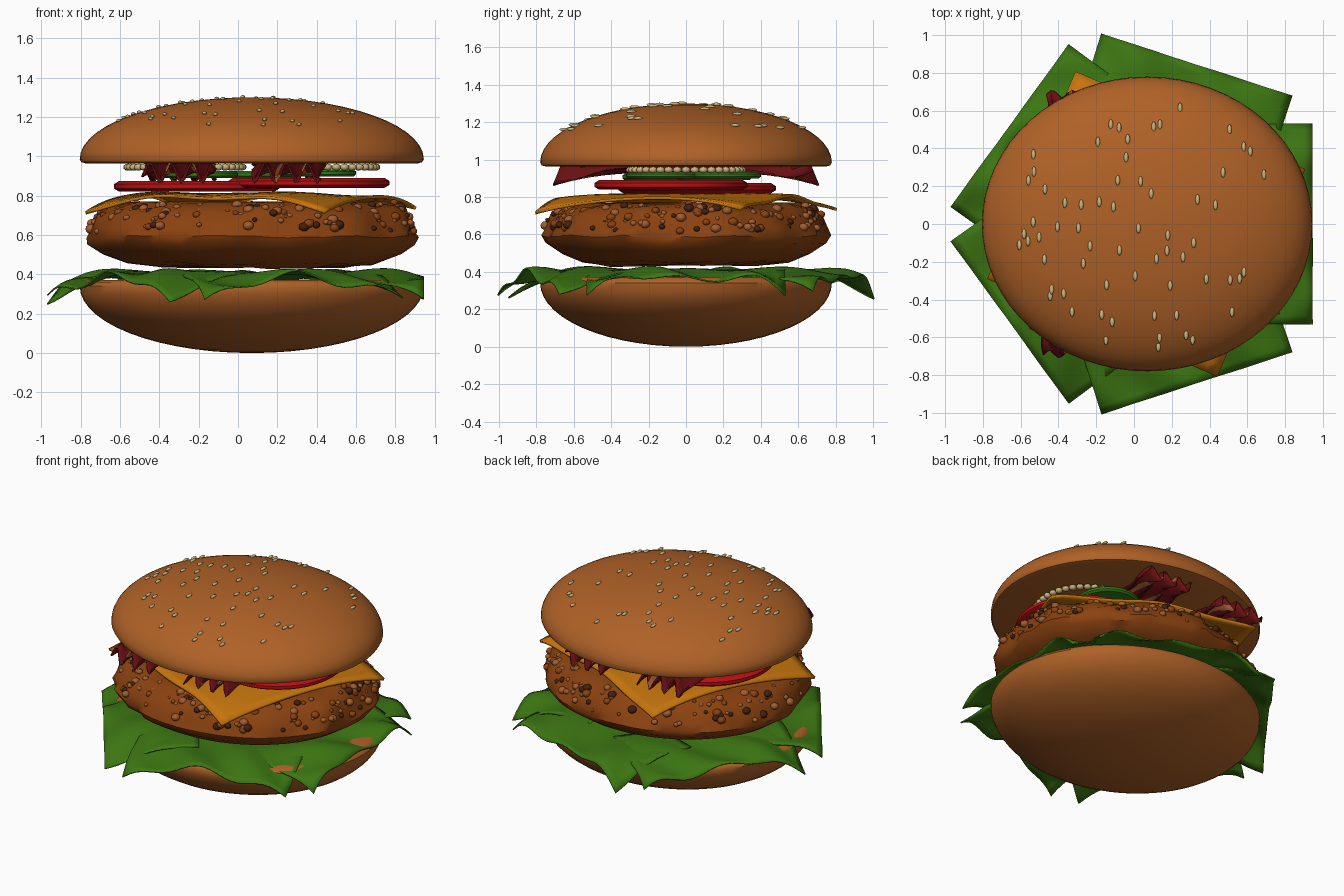
import bpy, bmesh, math, random
from mathutils import Matrix, Vector, noise

random.seed(7)
if "Cube" in bpy.data.objects:
    bpy.data.objects.remove(bpy.data.objects["Cube"])

CX, RX, RY = 0.07, 0.875, 0.78      # shared oval footprint


def material(name, r, g, b):
    m = bpy.data.materials.new(name)
    m.use_nodes = True
    m.diffuse_color = (r, g, b, 1)
    bsdf = m.node_tree.nodes["Principled BSDF"]
    bsdf.inputs["Base Color"].default_value = (r, g, b, 1)
    bsdf.inputs["Roughness"].default_value = 0.7
    return m


BUN = material("toasted bun", 0.43, 0.12, 0.02)
SEED = material("cream seed", 0.60, 0.46, 0.20)
LEAF = material("lettuce green", 0.045, 0.18, 0.006)
MEAT = material("patty brown", 0.26, 0.055, 0.005)
DARK = material("dark crumb", 0.06, 0.015, 0.005)
LIGHT = material("light crumb", 0.36, 0.11, 0.03)
CHEESE = material("cheese orange", 0.57, 0.18, 0.004)
TOMATO = material("tomato red", 0.50, 0.005, 0.006)
PICKLE = material("pickle green", 0.035, 0.20, 0.01)
BACON = material("bacon red", 0.14, 0.005, 0.006)


def finish(name, bm, mats, angle=40, thickness=0):
    bmesh.ops.recalc_face_normals(bm, faces=bm.faces)
    mesh = bpy.data.meshes.new(name)
    bm.to_mesh(mesh)
    bm.free()
    for m in mats:
        mesh.materials.append(m)
    ob = bpy.data.objects.new(name, mesh)
    bpy.context.collection.objects.link(ob)
    if thickness:
        mod = ob.modifiers.new("thickness", 'SOLIDIFY')
        mod.thickness, mod.offset = thickness, 0
    bpy.ops.object.select_all(action='DESELECT')
    ob.select_set(True)
    bpy.context.view_layer.objects.active = ob
    bpy.ops.object.shade_smooth_by_angle(angle=math.radians(angle))
    return ob


def lathe(name, profile, mat, center=(CX, 0), size=(RX, RY), segs=64, warp=None):
    """Spin (radius, z) points about an oval; first and last sit on the axis."""
    bm = bmesh.new()
    rings = []
    for r, z in profile[1:-1]:
        ring = []
        for i in range(segs):
            a = math.tau * i / segs
            p = Vector((center[0] + size[0] * r * math.cos(a),
                        center[1] + size[1] * r * math.sin(a), z))
            ring.append(bm.verts.new(warp(p) if warp else p))
        rings.append(ring)
    for lo, hi in zip(rings, rings[1:]):
        for i in range(segs):
            j = (i + 1) % segs
            bm.faces.new((lo[i], lo[j], hi[j], hi[i]))
    for ring, end in ((rings[0], profile[0]), (rings[-1], profile[-1])):
        tip = bm.verts.new((*center, end[1]))
        for i in range(segs):
            bm.faces.new((ring[i], ring[(i + 1) % segs], tip))
    return finish(name, bm, [mat])


def sheet(name, nu, nv, shape, mats, thickness, angle=40, pick=None):
    """Grid over u, v in -1..1, placed by shape(u, v)."""
    bm = bmesh.new()
    g = [[bm.verts.new(shape(2 * i / nu - 1, 2 * j / nv - 1)) for j in range(nv + 1)]
         for i in range(nu + 1)]
    for i in range(nu):
        for j in range(nv):
            f = bm.faces.new((g[i][j], g[i + 1][j], g[i + 1][j + 1], g[i][j + 1]))
            f.material_index = pick(i) if pick else 0
    return finish(name, bm, mats, angle, thickness)


def pebbles(name, items, mats, detail=2):
    """Many small ellipsoids: (position, scale, material index)."""
    bm = bmesh.new()
    for pos, scale, index in items:
        done = len(bm.faces)
        bmesh.ops.create_icosphere(bm, subdivisions=detail, radius=1,
                                   matrix=Matrix.Translation(pos) @ Matrix.Diagonal((*scale, 1)))
        bm.faces.ensure_lookup_table()
        for f in bm.faces[done:]:
            f.material_index = index
    return finish(name, bm, mats, 80)


# Buns: half ellipsoids with a rounded rim
arc = [math.pi / 2 * i / 14 for i in range(15)]
lathe("bottom_bun", [(math.sin(a), 0.34 - 0.34 * math.cos(a)) for a in arc]
      + [(0.985, 0.36), (0.95, 0.372), (0, 0.375)], BUN)
lathe("top_bun", [(0, 0.965), (0.96, 0.963), (0.99, 0.97)]
      + [(math.cos(a), 0.985 + 0.315 * math.sin(a)) for a in arc], BUN)

# Sesame seeds scattered over the dome
seeds = []
while len(seeds) < 64:
    x, y = random.uniform(-0.78, 0.78), random.uniform(-0.88, 0.88)
    q = x * x + y * y
    if q < 0.72:
        z = 0.985 + 0.315 * math.sqrt(1 - q) + 0.003
        seeds.append(((CX + RX * x, RY * y, z), (0.012, 0.028, 0.009), 0))
pebbles("sesame_seeds", seeds, [SEED])


# Lettuce: five wavy leaves around a pentagon
def leaf(k):
    turn = Matrix.Rotation(math.tau * k / 5, 3, 'Z')

    def shape(u, v):
        s = (u + 1) / 2
        d, t = 0.3 + 0.586 * s, 0.53 * v
        wave = (math.sin(9 * t + 5 * d + k) + math.sin(15 * t - 12 * d)) * 0.5
        z = 0.408 + 0.042 * s * wave - 0.10 * s * s * abs(v) ** 3 - 0.03 * s ** 4
        return turn @ Vector((d, t, z)) + Vector((0.059, 0, 0))
    return shape


for k in range(5):
    sheet("lettuce_leaf_%d" % (k + 1), 14, 24, leaf(k), [LEAF], 0.008)


# Patty: lumpy disc with crumbs around its upper side
def lumpy(p):
    out = Vector((p.x - CX, p.y, 0))
    n = noise.noise(p * 6) * 0.05 + noise.noise(p * 15) * 0.025
    return p + out * n + Vector((0, 0, n * 0.3))


lathe("patty", [(0, 0.435), (0.55, 0.435), (0.72, 0.455), (0.86, 0.50), (0.95, 0.55), (0.975, 0.59),
                (0.955, 0.64), (0.91, 0.70), (0.85, 0.74), (0.75, 0.765), (0, 0.77)],
      MEAT, segs=56, warp=lumpy)
crumbs = []
for i in range(210):
    a, h = random.uniform(0, math.tau), random.random() ** 0.6
    r = 0.965 - 0.17 * h ** 2
    p = lumpy(Vector((CX + RX * r * math.cos(a), RY * r * math.sin(a), 0.61 + 0.145 * h)))
    size = random.uniform(0.012, 0.03)
    crumbs.append((p, (size, size, size * 0.85), random.choice((0, 1, 1, 2))))
pebbles("patty_crumbs", crumbs, [DARK, LIGHT, MEAT])


# Cheese: drooping square slice
def slice_shape(u, v):
    p = Matrix.Rotation(math.radians(-23), 3, 'Z') @ Vector((0.66 * u, 0.595 * v, 0))
    sag = 0.06 * (u * v) ** 2 + 0.012 * (u ** 4 + v ** 4)
    ripple = 0.012 * math.sin(6 * u + 2 * v) * max(abs(u), abs(v))
    return p + Vector((0.065, 0, 0.808 - sag + ripple))


sheet("cheese_slice", 20, 20, slice_shape, [CHEESE], 0.016)


# Round slices of tomato and pickle
def disc(name, x, y, z, r, h, mat):
    lathe(name, [(0, z), (0.94, z), (1, z + h * 0.3), (1, z + h * 0.7), (0.94, z + h), (0, z + h)],
          mat, (x, y), (r, r), 40)


disc("tomato_slice_left", 0.36, -0.08, 0.84, 0.41, 0.05, TOMATO)
disc("tomato_slice_right", -0.21, 0.06, 0.82, 0.42, 0.055, TOMATO)
for i, (x, y) in enumerate(((-0.2, -0.14), (0.4, -0.12), (0.1, 0.15), (0.38, 0.2))):
    disc("pickle_slice_%d" % (i + 1), x, y, 0.89 + 0.008 * (i % 2), 0.2, 0.036, PICKLE)

# Beaded rings of sauce under the top bun
for name, x in (("sauce_beads_left", 0.41), ("sauce_beads_right", -0.27)):
    ring = [math.tau * i / 40 for i in range(40)]
    pebbles(name, [((x + 0.29 * math.cos(a), 0.30 * math.sin(a), 0.945), (0.024, 0.024, 0.018), 0)
                   for a in ring], [SEED])


# Bacon: pleated strips running front to back, hanging at the ends
def strip(cx, phase):
    def shape(u, v):
        fold = math.sin(10 * u + phase + 2 * math.sin(4 * v))
        hang = abs(v) ** 3
        return Vector((cx + 0.17 * u + 0.02 * math.sin(9 * v), 0.69 * v - 0.02 * fold * v,
                       0.95 - 0.035 * hang + (0.012 + 0.04 * hang) * fold))
    return shape


for name, x, phase in (("bacon_left", 0.26, 0.5), ("bacon_right", -0.30, 2)):
    sheet(name, 18, 24, strip(x, phase), [BACON, LIGHT], 0.01, 30,
          lambda i: 1 if i in (6, 13) else 0)
